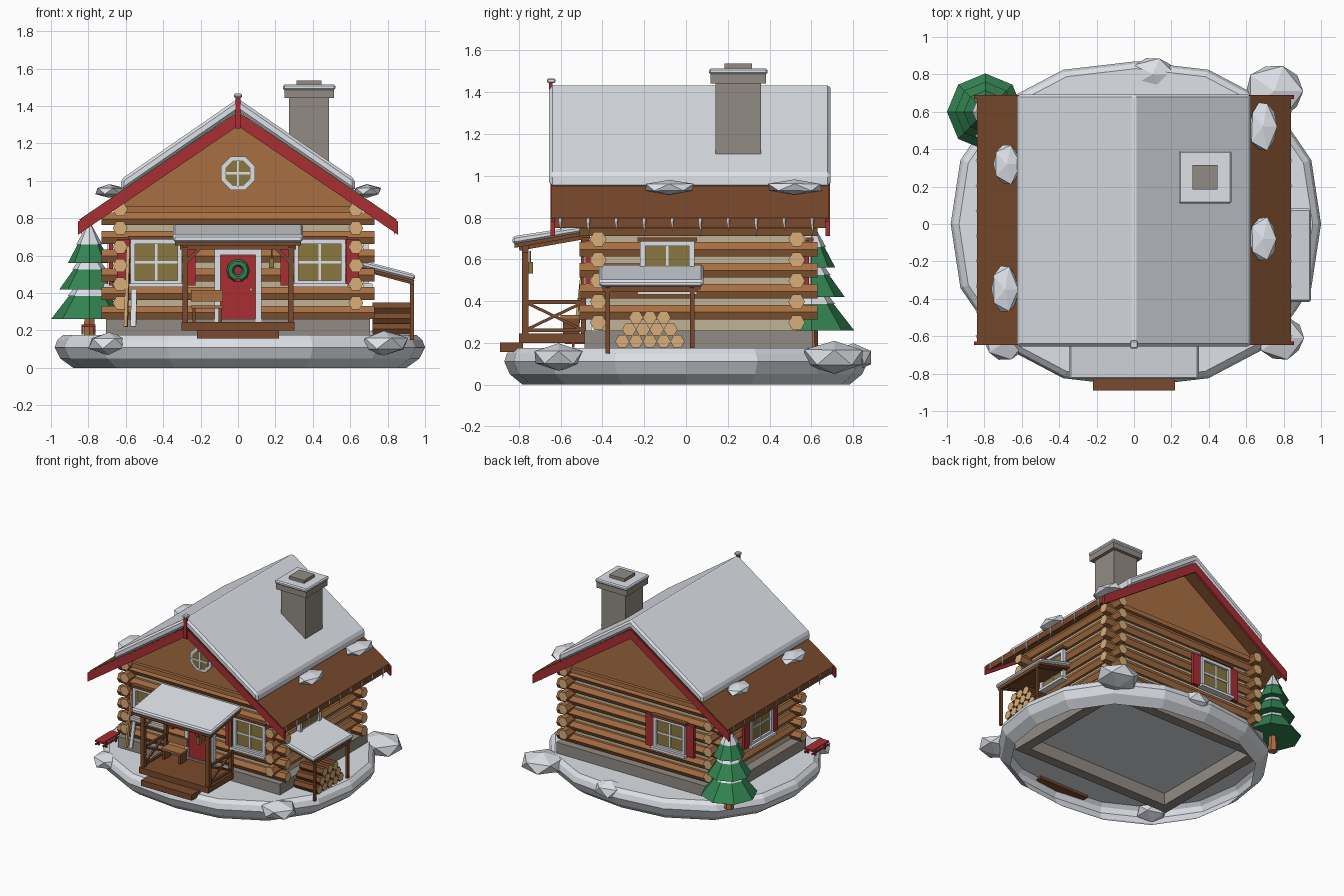
import bpy, bmesh, math, random
from mathutils import Matrix, Vector

random.seed(4)
if "Cube" in bpy.data.objects:
    bpy.data.objects.remove(bpy.data.objects["Cube"])


def material(name, rgb):
    m = bpy.data.materials.new(name)
    m.use_nodes = True
    m.diffuse_color = (*rgb, 1)
    m.node_tree.nodes["Principled BSDF"].inputs["Base Color"].default_value = (*rgb, 1)
    return m


SNOW = material("snow white", (.75, .78, .83))
LOG = material("log orange", (.39, .16, .055))
BROWN = material("dark wood", (.19, .068, .025))
TAN = material("cut wood", (.69, .42, .19))
RED = material("red paint", (.40, .026, .032))
GREEN = material("pine green", (.033, .23, .085))
STONE = material("stone grey", (.29, .26, .23))
GLASS = material("amber glass", (.25, .185, .05))
CHINK = material("chinking beige", (.53, .45, .3))
ID = Matrix.Identity(4)


def finish(name, bm, mats, bevel=0):
    bmesh.ops.recalc_face_normals(bm, faces=bm.faces)
    me = bpy.data.meshes.new(name)
    bm.to_mesh(me)
    bm.free()
    for m in mats:
        me.materials.append(m)
    ob = bpy.data.objects.new(name, me)
    bpy.context.collection.objects.link(ob)
    if bevel:
        mod = ob.modifiers.new("soft edge", "BEVEL")
        mod.width, mod.segments = bevel, 1
    return ob


def box(name, centre, size, mat, M=ID, bevel=0):
    bm = bmesh.new()
    T = M @ Matrix.Translation(centre) @ Matrix.Diagonal((*size, 1))
    bmesh.ops.create_cube(bm, size=1, matrix=T)
    return finish(name, bm, [mat], bevel)


def bar(name, p, q, w, mat, h=None):
    # straight timber from p to q
    p, q = Vector(p), Vector(q)
    M = Matrix.Translation((p + q) / 2) @ (q - p).to_track_quat("Z", "Y").to_matrix().to_4x4()
    return box(name, (0, 0, 0), (w, h or w, (q - p).length), mat, M)


def prism(name, profile, axis, a, b, mat, end_mat=None, bevel=0):
    # extrude a (u, z) profile along x or y; end faces may differ in colour
    bm = bmesh.new()
    place = (lambda t, u, v: (t, u, v)) if axis == "x" else (lambda t, u, v: (u, t, v))
    ends = [[bm.verts.new(place(t, u, v)) for u, v in profile] for t in (a, b)]
    for ring in ends:
        bm.faces.new(ring).material_index = 1 if end_mat else 0
    n = len(profile)
    for i in range(n):
        j = (i + 1) % n
        bm.faces.new((ends[0][i], ends[0][j], ends[1][j], ends[1][i]))
    return finish(name, bm, [mat, end_mat] if end_mat else [mat], bevel)


def polygon(u, v, r, n=6, turn=0):
    return [(u + r * math.cos(turn + math.tau * k / n), v + r * math.sin(turn + math.tau * k / n)) for k in range(n)]


def cone(name, base, r1, r2, h, mat, n=8):
    bm = bmesh.new()
    T = Matrix.Translation(Vector(base) + Vector((0, 0, h / 2)))
    bmesh.ops.create_cone(bm, cap_ends=True, segments=n, radius1=r1, radius2=r2, depth=h, matrix=T)
    return finish(name, bm, [mat])


def mound(name, centre, radii):
    bm = bmesh.new()
    bmesh.ops.create_icosphere(bm, subdivisions=1, radius=1)
    for v in bm.verts:
        v.co *= random.uniform(.97, 1.06)
        v.co = Vector([c + r * x for c, r, x in zip(centre, radii, v.co)])
    return finish(name, bm, [SNOW])


# Snowy ground: a rounded, slightly squarish shell, open underneath
bm = bmesh.new()
rings = []
for r, z in [(.9, 0), (.97, .05), (1, .11), (.985, .15), (.955, .175)]:
    ring = []
    for k in range(16):
        c, s = math.cos(math.tau * k / 16), math.sin(math.tau * k / 16)
        f = r * (abs(c) ** 2.3 + abs(s) ** 2.3) ** (-1 / 2.3)
        ring.append(bm.verts.new((.01 + .99 * f * c, .87 * f * s, z)))
    rings.append(ring)
for lo, hi in zip(rings, rings[1:]):
    for k in range(16):
        bm.faces.new((lo[k], lo[k - 1], hi[k - 1], hi[k]))
bm.faces.new(rings[-1])
finish("snow_ground", bm, [SNOW])
for x, y, z, rx, ry, rz in [(.75, .71, .13, .17, .16, .08), (.78, -.61, .13, .14, .13, .065),
                            (-.69, -.63, .13, .12, .11, .06), (.1, .8, .13, .13, .1, .07)]:
    mound("ground_mound", (x, y, z), (rx, ry, rz))

# Foundation walls
for s in (-1, 1):
    box("foundation_side", (s * .665, .06, .17), (.08, 1.09, .18), STONE)
    box("foundation_end", (0, .06 + s * .505, .17), (1.25, .08, .18), STONE)

# Log walls: the two directions interlock, with chinking between the logs
box("wall_core", (0, .055, .55), (1.26, .95, .6), CHINK)
STEP, R = .1, .04
for i in range(6):
    z = .297 + STEP * i
    for y in (-.42, .53):
        prism("cross_log", polygon(y, z, R), "x", -.73, .73, LOG, TAN)
    for x in (-.63, .63):
        prism("side_log", polygon(x, z + STEP / 2, R), "y", -.51, .63, LOG, TAN)
prism("gable_wall", [(-.64, .85), (.64, .85), (.64, .88), (0, 1.33), (-.64, .88)], "y", -.445, .555, LOG)
for y in (-.45, .56):
    box("gable_beam", (0, y, .845), (1.2, .04, .035), LOG)


# Roof, fascia and roof snow share one chevron profile
def chevron(top, thick, half, slope):
    d = slope * half
    return [(0, top), (half, top - d), (half, top - d - thick), (0, top - thick),
            (-half, top - d - thick), (-half, top - d)]


prism("roof", chevron(1.37, .05, .84, .68), "y", -.643, .685, BROWN)
for y in (-.648, .669):
    prism("fascia", chevron(1.363, .07, .855, .68), "y", y, y + .02, RED)
prism("roof_snow", chevron(1.44, .068, .625, .69), "y", -.655, .693, SNOW, bevel=.015)
box("finial_post", (0, -.648, 1.365), (.028, .018, .17), RED)
box("finial_snow", (0, -.645, 1.455), (.042, .042, .022), SNOW, bevel=.006)
for x, y, ry in [(-.68, .32, .12), (-.69, -.35, .14), (.69, .52, .145), (.69, -.08, .13)]:
    mound("roof_clump", (x, y, .945), (.08, ry, .036))
for s in (-1, 1):
    for i in range(10):
        h = .085 if i % 2 else .06
        cone("icicle", (s * .836, -.6 + .134 * i, .795 - h), .001, .011, h, SNOW, 5)

# Chimney
box("chimney_shaft", (.38, .25, 1.27), (.212, .216, .36), STONE)
box("chimney_cap", (.38, .25, 1.47), (.265, .265, .055), STONE)
box("chimney_snow", (.38, .25, 1.5), (.28, .28, .028), SNOW, bevel=.008)
box("chimney_flue", (.38, .25, 1.52), (.132, .132, .035), STONE)


# Windows: built facing -y, then turned into place
def window(name, x, y, turn, w=.25, shutters=True):
    M = Matrix.Translation((x, y, .565)) @ Matrix.Rotation(turn, 4, "Z")
    h = .22
    box(name + "_glass", (0, 0, 0), (w, .012, h), GLASS, M)
    for s in (-1, 1):
        box(name + "_side_frame", (s * w / 2, -.008, 0), (.025, .03, h + .025), SNOW, M)
        box(name + "_cross_frame", (0, -.008, s * h / 2), (w + .025, .03, .025), SNOW, M)
        if shutters:
            box(name + "_shutter", (s * .175, -.004, 0), (.068, .022, .25), RED, M)
    box(name + "_mullion", (0, -.004, 0), (.013, .018, h), SNOW, M)
    box(name + "_transom", (0, -.004, 0), (w, .018, .013), SNOW, M)
    box(name + "_sill_snow", (0, -.018, -h / 2 - .014), (w + .05, .05, .02), SNOW, M)
    box(name + "_head_trim", (0, -.016, h / 2 + .02), (w + .05, .04, .018), BROWN, M)


for s in (-1, 1):
    window("front_window", s * .437, -.465, 0)
window("left_window", .675, -.09, math.pi / 2, w=.235, shutters=False)
window("right_window", -.675, .05, -math.pi / 2)
window("back_window", -.27, .575, math.pi)

# Gable window
prism("round_frame", polygon(0, 1.04, .098, 8, math.pi / 8), "y", -.465, -.44, SNOW)
prism("round_glass", polygon(0, 1.04, .073, 8, math.pi / 8), "y", -.471, -.464, GLASS)
box("round_mullion", (0, -.472, 1.04), (.012, .009, .14), SNOW)
box("round_transom", (0, -.472, 1.04), (.14, .009, .012), SNOW)

# Door with wreath
box("door", (0, -.465, .425), (.19, .02, .36), RED)
for s in (-1, 1):
    box("door_jamb", (s * .11, -.47, .44), (.032, .035, .39), SNOW)
box("door_head", (0, -.47, .62), (.252, .035, .032), SNOW)
bpy.ops.mesh.primitive_torus_add(major_segments=10, minor_segments=6, major_radius=.042, minor_radius=.02,
                                 location=(0, -.485, .52), rotation=(math.pi / 2, 0, 0))
wreath = bpy.context.object
wreath.name = "wreath"
wreath.data.materials.append(GREEN)
box("wreath_bow", (0, -.505, .468), (.03, .015, .02), RED)
box("door_knob", (.07, -.485, .42), (.016, .025, .016), TAN)

# Porch
box("porch_floor", (0, -.64, .222), (.605, .32, .046), BROWN)
box("porch_step", (0, -.835, .178), (.44, .11, .045), BROWN)
for s in (-1, 1):
    x = s * .283
    bar("porch_post", (x, -.77, .24), (x, -.77, .67), .03, BROWN)
    bar("porch_wall_post", (x, -.49, .24), (x, -.49, .7), .024, BROWN)
    bar("porch_side_beam", (x, -.8, .655), (x, -.46, .715), .028, BROWN)
    bar("porch_brace", (x, -.77, .56), (x - s * .09, -.77, .65), .02, BROWN)
    for z in (.26, .395):
        bar("porch_rail", (x, -.77, z), (x, -.49, z), .018, BROWN)
    for a, b in ((.26, .395), (.395, .26)):
        bar("rail_cross", (x, -.77, a), (x, -.49, b), .014, BROWN)
box("porch_front_beam", (0, -.77, .65), (.62, .03, .035), BROWN)
prism("porch_roof", [(-.82, .655), (-.45, .72), (-.45, .74), (-.82, .675)], "x", -.338, .338, BROWN)
prism("porch_snow", [(-.83, .672), (-.45, .737), (-.45, .768), (-.83, .71)], "x", -.347, .347, SNOW, bevel=.01)
box("lantern", (.18, -.745, .56), (.026, .026, .055), GLASS)
box("lantern_hook", (.18, -.745, .61), (.008, .008, .06), BROWN)

# Bench on the porch
box("bench_seat", (-.165, -.555, .325), (.17, .09, .016), LOG)
box("bench_back", (-.165, -.51, .385), (.17, .014, .06), LOG)
for s in (-1, 1):
    box("bench_leg", (-.165 + s * .07, -.55, .285), (.018, .08, .08), BROWN)

# Shovel leaning on the wall
bar("shovel_handle", (-.6, -.53, .22), (-.585, -.48, .65), .018, TAN)
bar("shovel_blade", (-.56, -.53, .22), (-.555, -.495, .42), .03, SNOW, .012)

# Sled
box("sled_seat", (-.8, -.48, .225), (.075, .2, .014), RED)
for s in (-1, 1):
    bar("sled_runner", (-.8 + s * .032, -.58, .2), (-.8 + s * .032, -.38, .2), .012, RED)
    for y in (-.54, -.42):
        box("sled_leg", (-.8 + s * .032, y, .2), (.01, .014, .045), BROWN)

# Woodshed with stacked firewood
for y in (-.375, .03):
    bar("shed_post", (.93, y, .15), (.93, y, .47), .02, BROWN)
    bar("shed_rafter", (.66, y, .53), (.94, y, .455), .022, BROWN)
box("shed_beam", (.93, -.17, .455), (.022, .45, .022), BROWN)
prism("shed_roof", [(.66, .525), (.94, .455), (.94, .47), (.66, .54)], "y", -.4, .07, BROWN)
prism("shed_snow", [(.66, .54), (.947, .468), (.947, .5), (.66, .575)], "y", -.417, .083, SNOW, bevel=.01)
for row in range(3):
    for k in range(5 - row):
        y = -.305 + .066 * k + .033 * row
        prism("firewood", polygon(y, .207 + .057 * row, .034), "x", .72, .925, BROWN, TAN)

# Pine tree: three green tiers with snow on their upper halves
TX, TY = -.795, .6
cone("tree_trunk", (TX, TY, .14), .035, .03, .14, LOG, 6)
for z, r, h in [(.26, .205, .25), (.42, .16, .21), (.56, .115, .2)]:
    cone("tree_tier", (TX, TY, z), r, .01, h, GREEN)
    cone("tree_snow", (TX, TY, z + .5 * h), r * .5 + .012, .008, .5 * h + .012, SNOW)
